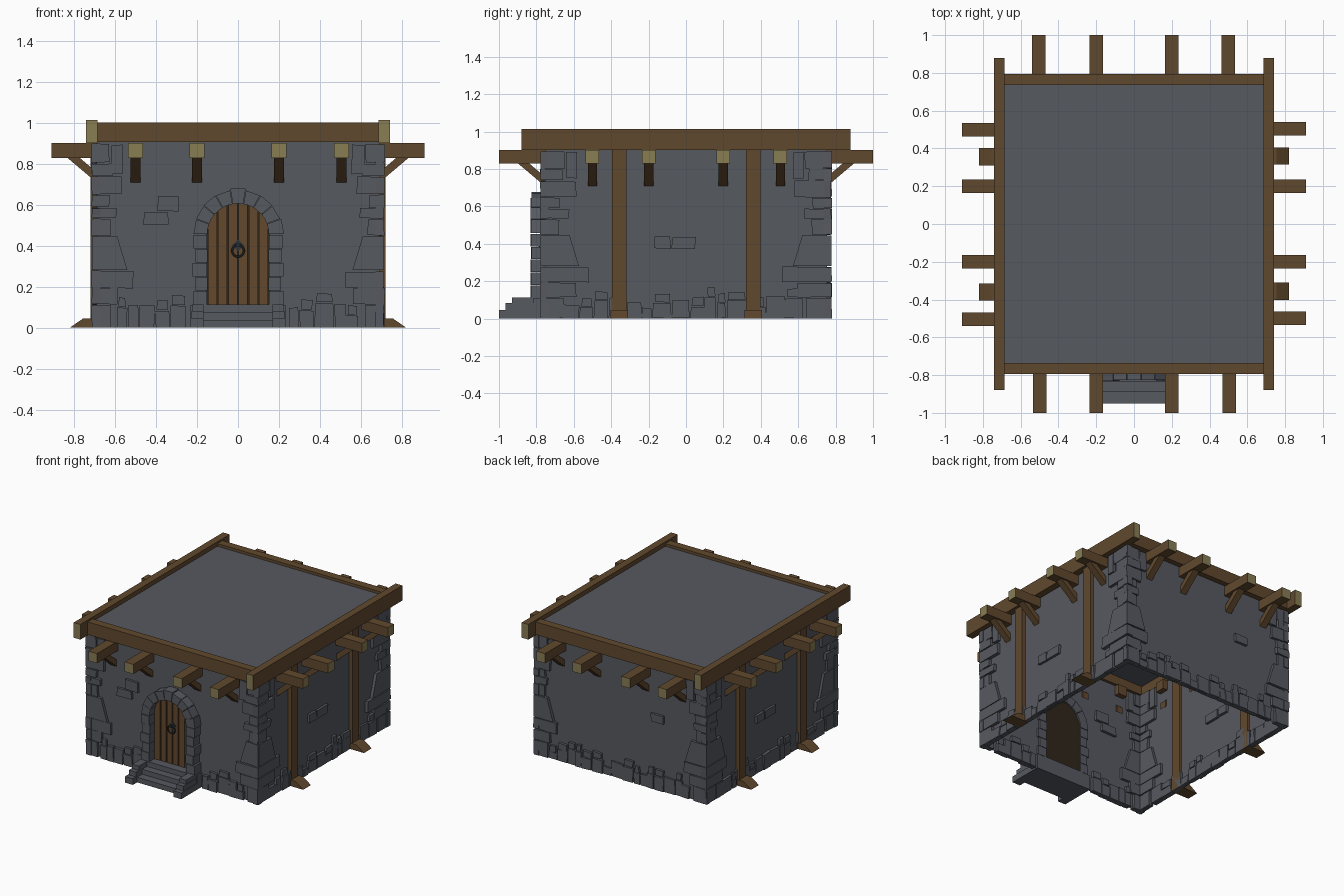
import bpy, bmesh, math, random
from mathutils import Matrix, Vector

if "Cube" in bpy.data.objects:
    bpy.data.objects.remove(bpy.data.objects["Cube"])

random.seed(7)
WX, WY = 0.69, 0.755          # wall half sizes
ROOF_Z = 0.98


def mat(name, rgb):
    m = bpy.data.materials.new(name)
    m.diffuse_color = (*rgb, 1)
    m.use_nodes = True
    m.node_tree.nodes["Principled BSDF"].inputs["Base Color"].default_value = m.diffuse_color
    return m


STONE = mat("grey stone", (0.094, 0.1, 0.118))
WOOD = mat("brown wood", (0.118, 0.066, 0.027))
CUT = mat("pale cut wood", (0.25, 0.205, 0.088))
DOOR = mat("door wood", (0.125, 0.066, 0.027))
DARK = mat("dark gap", (0.03, 0.02, 0.012))
IRON = mat("dark iron", (0.03, 0.034, 0.04))


def finish(name, bm, *mats):
    bmesh.ops.recalc_face_normals(bm, faces=bm.faces)
    me = bpy.data.meshes.new(name)
    bm.to_mesh(me)
    bm.free()
    for m in mats:
        me.materials.append(m)
    ob = bpy.data.objects.new(name, me)
    bpy.context.collection.objects.link(ob)
    return ob


def add_prism(bm, pts, a, b, f):
    """Extrude a 2D outline from a to b; f maps (p, q, depth) to a point."""
    lo = [bm.verts.new(f(p, q, a)) for p, q in pts]
    hi = [bm.verts.new(f(p, q, b)) for p, q in pts]
    n = len(pts)
    bm.faces.new(lo)
    bm.faces.new(hi)
    for i in range(n):
        bm.faces.new((lo[i], lo[(i + 1) % n], hi[(i + 1) % n], hi[i]))


def rect(x0, x1, z0, z1):
    return [(x0, z0), (x1, z0), (x1, z1), (x0, z1)]


def xz(p, q, d):
    return Vector((p, d, q))


def add_box(bm, x0, x1, y0, y1, z0, z1):
    add_prism(bm, rect(x0, x1, z0, z1), y0, y1, xz)


def wall_map(k):
    """Wall k (0 front, 1 right, 2 back, 3 left): along u, up z, outward o."""
    rot = Matrix.Rotation(k * math.pi / 2, 3, 'Z')
    dist = WY if k % 2 == 0 else WX
    return lambda u, z, o: rot @ Vector((u, -dist - o, z))


# walls: open shell
bm = bmesh.new()
add_box(bm, -WX, WX, -WY, WY, 0, ROOF_Z)
bmesh.ops.delete(bm, geom=[f for f in bm.faces if abs(f.normal.z) > 0.5 or
                           abs(f.calc_center_median().z - ROOF_Z / 2) > 0.4], context='FACES_ONLY')
finish("walls", bm, STONE)

# flat roof
bm = bmesh.new()
add_box(bm, -0.7, 0.7, -0.76, 0.76, ROOF_Z - 0.01, ROOF_Z)
finish("roof", bm, STONE)


# wall stones: quoins, base course and loose patches
def stone(bm, f, u0, u1, z0, z1, o=0.025, jit=0.004):
    j = lambda: random.uniform(-jit, jit)
    pts = [(p + j(), max(0, q + j())) for p, q in rect(u0, u1, z0, z1)]
    add_prism(bm, pts, -0.02, o, f)


COURSES = [(0.0, 0.11, 0.1), (0.115, 0.19, 0.14), (0.195, 0.275, 0.19), (0.28, 0.445, 0.15),
           (0.45, 0.53, 0.09), (0.535, 0.585, 0.11), (0.59, 0.645, 0.09),
           (0.65, 0.735, 0.14), (0.74, 0.8, 0.1), (0.805, 0.895, 0.1)]
PATCHES = {0: [(-0.39, -0.29, 0.57, 0.64), (-0.46, -0.34, 0.5, 0.56)],
           1: [(-0.17, -0.085, 0.375, 0.435), (-0.075, 0.05, 0.375, 0.435)],
           2: [(0.25, 0.35, 0.5, 0.56)],
           3: [(-0.17, -0.085, 0.375, 0.435), (-0.075, 0.05, 0.375, 0.435)]}
for k, side in enumerate(("front", "right", "back", "left")):
    f = wall_map(k)
    half = (WX if k % 2 == 0 else WY) + 0.023
    bm = bmesh.new()
    for s in (-1, 1):
        for i, (z0, z1, w) in enumerate(COURSES):
            w *= 1.3 if k % 2 else 1.0
            w += random.uniform(-0.015, 0.015)
            o = random.uniform(0.017, 0.026)
            if i == 3:                                  # tall tapered quoin
                a, b = half - w - 0.02, half - w + 0.03
                add_prism(bm, [(s * half, z0), (s * a, z0), (s * b, z1), (s * half, z1)], -0.02, o, f)
            else:
                stone(bm, f, *sorted((s * half, s * (half - w))), z0, z1, o)
            if i == 9:                                  # upright stone beside the top quoin
                stone(bm, f, *sorted((s * (half - w - 0.005), s * (half - w - 0.065))), 0.75, 0.89, o)
    u = -half + 0.12
    while u < half - 0.16:                              # base course
        w = random.uniform(0.05, 0.11)
        h = random.uniform(0.05, 0.12)
        if k != 0 or u + w < -0.235 or u > 0.235:
            stone(bm, f, u, u + w - 0.004, 0, h, random.uniform(0.012, 0.025))
            if random.random() < 0.5:
                stone(bm, f, u + 0.01, u + w - 0.01, h + 0.005, h + 0.05, 0.018)
        u += w
    for p in PATCHES[k]:
        stone(bm, f, *p, 0.018)
    finish(side + "_wall_stones", bm, STONE)

# roof edge beams
for s, n in ((-1, "front"), (1, "back")):
    bm = bmesh.new()
    add_box(bm, -0.69, 0.69, *sorted((s * 0.735, s * 0.795)), 0.905, 1.0)
    finish(n + "_roof_beam", bm, WOOD)


def mark_ends(ob, axis, limit):
    """Pale cut wood on faces beyond the limit along an axis."""
    for p in ob.data.polygons:
        if abs(p.center[axis]) > limit and abs(p.normal[axis]) > 0.9:
            p.material_index = 1


for s, n in ((-1, "left"), (1, "right")):
    bm = bmesh.new()
    add_box(bm, *sorted((s * 0.685, s * 0.74)), -0.88, 0.88, 0.9, 1.013)
    mark_ends(finish(n + "_roof_beam", bm, WOOD, CUT), 1, 0.87)

# joists with diagonal braces, on all walls
for k, side in enumerate(("front", "right", "back", "left")):
    f = wall_map(k)
    end = 1.0 - WY if k % 2 == 0 else 0.91 - WX
    jb, bb = bmesh.new(), bmesh.new()
    for u in (-0.5, -0.2, 0.2, 0.505):
        add_prism(jb, rect(u - 0.036, u + 0.036, 0.828, 0.9), -0.04, end, f)
        prof = [(-0.01, 0.7), (0.15, 0.835), (0.09, 0.835), (-0.01, 0.75)]
        add_prism(bb, prof, u - 0.025, u + 0.025, lambda p, q, d: f(d, q, p))
    mark_ends(finish(side + "_joists", jb, WOOD, CUT), 1 - k % 2, 0.9)
    finish(side + "_braces", bb, WOOD)

# side posts with wedge feet
for k, side in ((1, "right"), (3, "left")):
    f = wall_map(k)
    bm = bmesh.new()
    for u in (-0.357, 0.36):
        add_prism(bm, rect(u - 0.038, u + 0.038, 0, 0.905), -0.02, 0.03, f)
        prof = [(-0.01, 0), (0.13, 0), (0.065, 0.045), (-0.01, 0.045)]
        add_prism(bm, prof, u - 0.046, u + 0.046, lambda p, q, d: f(d, q, p))
    finish(side + "_posts", bm, WOOD)

# door: dark backing, planks, arched top
R, CZ = 0.15, 0.455


def arch_top(x):
    return CZ + math.sqrt(max(0, (R + 0.006) ** 2 - x * x))


def arch_piece(bm, x0, x1, y0, y1):
    n = 6
    top = [x1 + (x0 - x1) * i / n for i in range(n + 1)]
    add_prism(bm, [(x0, 0.1), (x1, 0.1)] + [(x, arch_top(x)) for x in top], y0, y1, xz)


bm = bmesh.new()
arch_piece(bm, -0.155, 0.155, -0.75, -0.762)
finish("door_backing", bm, DARK)
bm = bmesh.new()
for i in range(6):
    x = -0.15 + i * 0.05
    arch_piece(bm, x + 0.003, x + 0.047, -0.755, -0.772)
finish("door_planks", bm, DOOR)

# door ring and plate
bpy.ops.mesh.primitive_torus_add(major_segments=16, minor_segments=6, major_radius=0.029, minor_radius=0.005,
                                 location=(0, -0.785, 0.375), rotation=(math.pi / 2, 0, 0))
ring = bpy.context.object
ring.name = "door_ring"
ring.data.materials.append(IRON)
bm = bmesh.new()
add_prism(bm, [(-0.03, 0.402), (0, 0.372), (0.03, 0.402), (0, 0.432)], -0.765, -0.778, xz)
add_box(bm, -0.008, 0.008, -0.795, -0.77, 0.394, 0.41)
finish("door_ring_plate", bm, IRON)

# door surround: jamb stones and wedge arch stones
bm = bmesh.new()
for s in (-1, 1):
    for i in range(5):
        z = 0.112 + i * 0.0686
        w = (0.07, 0.06)[i % 2] + random.uniform(-0.004, 0.004)
        add_box(bm, *sorted((s * (R - 0.002 * (i % 2)), s * (R + w))), -0.74,
                -0.825 - random.uniform(0, 0.008), z, z + 0.066)
    add_box(bm, *sorted((s * 0.15, s * 0.232)), -0.74, -0.815, 0, 0.11)
N = 9
for i in range(N):
    a, b = (math.pi * (i + t) / N for t in (0.02, 0.98))
    ro = R + random.uniform(0.066, 0.078)
    pts = [(r * math.cos(t), CZ + r * math.sin(t)) for r, t in
           ((R, a), (ro, a), (ro, b), (R, b), (R, (a + b) / 2))]
    add_prism(bm, pts, -0.74, -0.822 - random.uniform(0, 0.01), xz)
finish("door_arch_stones", bm, STONE)

# steps with stepped cheek stones
bm = bmesh.new()
for y, z0, z1 in ((-0.95, 0, 0.038), (-0.89, 0.038, 0.075), (-0.835, 0.075, 0.113)):
    add_box(bm, -0.168, 0.168, y, -0.74, z0, z1)
finish("steps", bm, STONE)
bm = bmesh.new()
for s in (-1, 1):
    for y, z0, z1, w in ((-1.0, 0, 0.046, 0.232), (-0.965, 0.046, 0.082, 0.226), (-0.93, 0.082, 0.113, 0.222)):
        add_box(bm, *sorted((s * 0.168, s * w)), y, -0.76, z0, z1)
finish("step_cheeks", bm, STONE)
